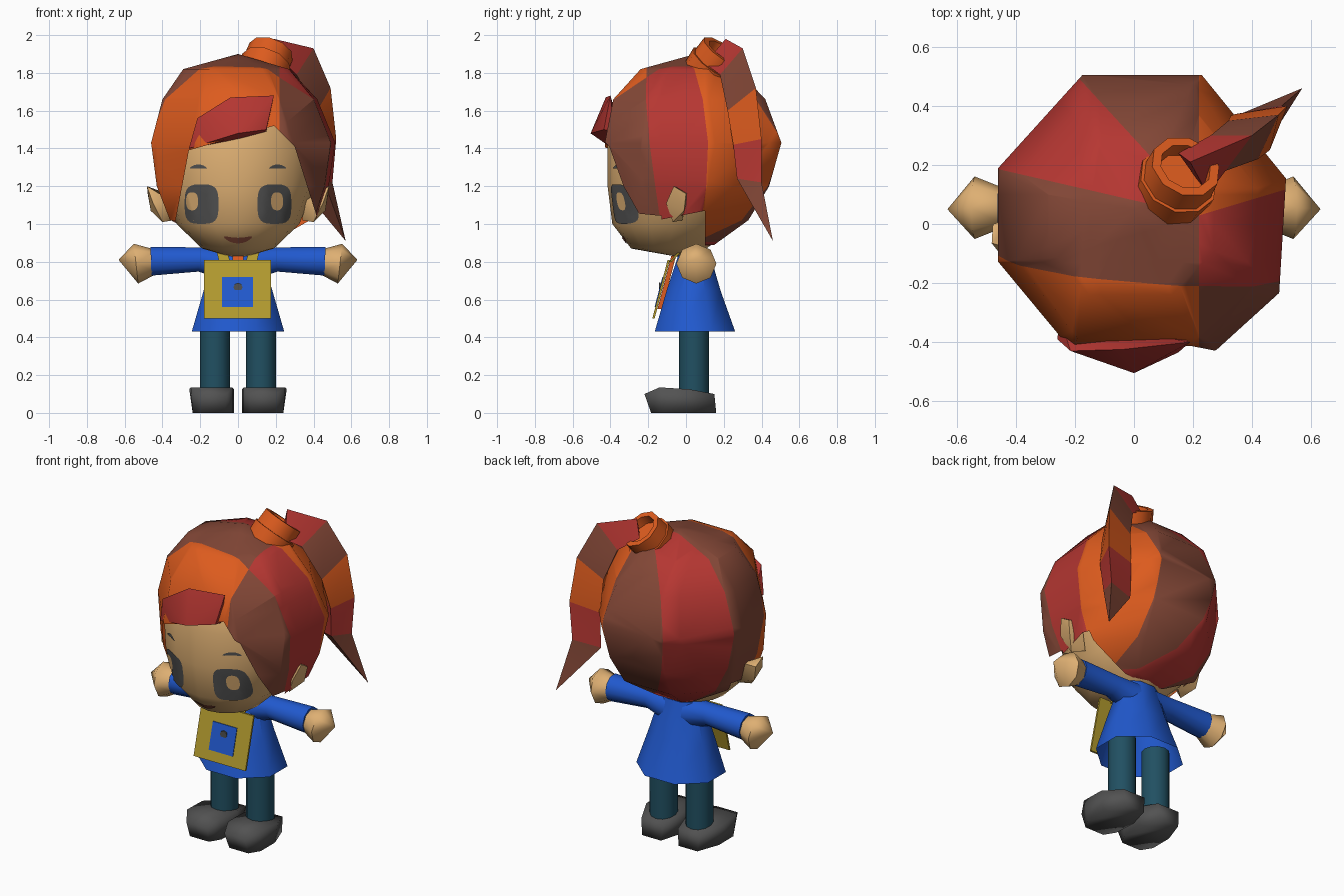
import bpy, bmesh, math
from mathutils import Vector
from mathutils.bvhtree import BVHTree

if "Cube" in bpy.data.objects:
    bpy.data.objects.remove(bpy.data.objects["Cube"])

COLORS = {
    "hair_orange": (0.72, 0.105, 0.013), "hair_red": (0.47, 0.038, 0.032),
    "hair_brown": (0.23, 0.064, 0.038), "skin": (0.73, 0.43, 0.17),
    "tunic_blue": (0.015, 0.1, 0.62), "gold": (0.456, 0.328, 0.028),
    "trouser_teal": (0.015, 0.08, 0.122), "dark_grey": (0.085, 0.085, 0.085),
}
MATS = {}
for n, c in COLORS.items():
    MATS[n] = bpy.data.materials.new(n)
    MATS[n].diffuse_color = (*c, 1)


def make(name, bm, mats, angle=50, fix=True):
    if fix:
        bmesh.ops.recalc_face_normals(bm, faces=bm.faces)
    me = bpy.data.meshes.new(name)
    bm.to_mesh(me)
    bm.free()
    ob = bpy.data.objects.new(name, me)
    bpy.context.collection.objects.link(ob)
    for m in mats.split():
        me.materials.append(MATS[m])
    if angle:
        bpy.ops.object.select_all(action="DESELECT")
        ob.select_set(True)
        bpy.context.view_layer.objects.active = ob
        bpy.ops.object.shade_smooth_by_angle(angle=math.radians(angle))
    return ob


def loft(rings, caps=True, banded=False):
    """Joins rings of points; a ring of one point closes to a tip."""
    bm = bmesh.new()
    vs = [[bm.verts.new(p) for p in r] for r in rings]
    for k, (a, b) in enumerate(zip(vs, vs[1:])):
        n = max(len(a), len(b))
        for i in range(n):
            j = (i + 1) % n
            q = [a[i % len(a)], a[j % len(a)], b[j % len(b)], b[i % len(b)]]
            f = bm.faces.new(list(dict.fromkeys(q)))
            f.material_index = k if banded else 0
    if caps:
        for r in (vs[0], vs[-1]):
            if len(r) > 2:
                bm.faces.new(r)
    return bm


def ring(z, x0, x1, y0, y1, n, phase=0.0, k=1.0):
    cx, cy = (x0 + x1) / 2, (y0 + y1) / 2
    rx, ry = (x1 - x0) / 2 * k, (y1 - y0) / 2 * k
    ang = [phase + 2 * math.pi * i / n for i in range(n)]
    return [(cx + rx * math.cos(a), cy + ry * math.sin(a), z) for a in ang]


def tube(a, b, steps, n):
    """Rings (fraction, radius) along the line a to b."""
    a, b = Vector(a), Vector(b)
    q = (b - a).to_track_quat("Z", "Y")
    return [[a.lerp(b, t) + q @ Vector((r * math.cos(2 * math.pi * i / n),
             r * math.sin(2 * math.pi * i / n), 0)) for i in range(n)] for t, r in steps]


def hull(points):
    bm = bmesh.new()
    for p in points:
        bm.verts.new(p)
    res = bmesh.ops.convex_hull(bm, input=bm.verts)
    loose = [v for v in res["geom_interior"] if isinstance(v, bmesh.types.BMVert)]
    bmesh.ops.delete(bm, geom=loose, context="VERTS")
    return bm


def box(x0, x1, z0, z1, y_at, depth):
    """Leaning plate; y_at gives the front surface for a height."""
    return hull([(x, y_at(z) + d, z) for x in (x0, x1) for z in (z0, z1) for d in (0, depth)])


# Head
head_bm = loft([[(0, 0.02, 0.815)]] + [ring(z, -x, x, y0, y1, 16) for z, x, y0, y1 in (
    (0.87, 0.19, -0.29, 0.11), (1.0, 0.325, -0.39, 0.25), (1.2, 0.405, -0.415, 0.37),
    (1.42, 0.43, -0.415, 0.42), (1.62, 0.36, -0.35, 0.34), (1.76, 0.2, -0.18, 0.18))])
head_tree = BVHTree.FromBMesh(head_bm)
make("head", head_bm, "skin", 80)


# Painted face details, laid onto the head
def face_plate(name, mat, cx, cz, rx, rz, power=1.0, bend=0.0, off=0.006):
    def on_head(x, z):
        y = head_tree.ray_cast(Vector((x, -2, z)), Vector((0, 1, 0)))[0].y
        return (x, y - off, z)
    rings = []
    for t in (1, 0.75, 0.5, 0.25):
        pts = []
        for i in range(24):
            c, s = math.cos(i * math.pi / 12), math.sin(i * math.pi / 12)
            u = math.copysign(abs(c) ** power, c) * t
            w = math.copysign(abs(s) ** power, s) * t
            pts.append(on_head(cx + rx * u, cz + rz * w + bend * u * u))
        rings.append(pts)
    bm = loft(rings + [[on_head(cx, cz)]], caps=False)
    for f in bm.faces:
        f.normal_update()
        if f.normal.y > 0:
            f.normal_flip()
    make(name, bm, mat, 80, fix=False)


for side, glint, label in ((-1, -0.243, "left"), (1, 0.207, "right")):
    face_plate("eye_" + label, "dark_grey", side * 0.193, 1.105, 0.09, 0.105, 0.6)
    face_plate("eye_glint_" + label, "skin", glint, 1.12, 0.032, 0.048, 0.8, off=0.0095)
    face_plate("brow_" + label, "dark_grey", side * 0.21, 1.305, 0.045, 0.010, bend=-0.010)
face_plate("mouth", "hair_brown", 0, 0.912, 0.075, 0.015, bend=0.02)


# Hair shell, cut into coloured locks around the hair tie
def line_xz(p, q):
    n = Vector((q[1] - p[1], 0, p[0] - q[0]))
    return n, n.dot(Vector((p[0], 0, p[1])))


PLANES = {
    "part": (Vector((1, 0, 0)), 0.22),
    "front": (Vector((0.09, 1, 0.12)), 0.023),
    "right": (Vector((-0.3, 1, 0)), -0.037),
    "left": (Vector((0.23, 1, 0)), 0.08),
    "back": (Vector((1.09, 1, 0)), 0.29),
    "ear": (Vector((0, 1, 0)), 0.10),
    "temple": (Vector((0, 1, 0)), -0.13),
    "low": (Vector((0, -0.2, 1)), 1.05),
    "face_left": line_xz((-0.33, 1.02), (-0.26, 1.39)),
    "face_top": line_xz((-0.26, 1.39), (0.19, 1.52)),
    "face_right": line_xz((0.19, 1.52), (0.30, 1.41)),
    "face_cheek": line_xz((0.30, 1.41), (0.42, 1.03)),
}
bm = loft([[(0, 0.05, 1.9)]] + [ring(*r, 8, math.pi / 8, 1 / math.cos(math.pi / 8)) for r in (
    (1.82, -0.29, 0.27, -0.24, 0.27), (1.66, -0.40, 0.42, -0.385, 0.42),
    (1.43, -0.46, 0.515, -0.43, 0.505), (1.2, -0.43, 0.48, -0.43, 0.44),
    (1.02, -0.36, 0.42, -0.40, 0.33), (0.89, -0.2, 0.22, -0.3, 0.15))] + [[(0, 0, 0.87)]])
for v in bm.verts:  # uneven octagon: right side set forward, left side narrowed
    if v.co.x > 0.28:
        v.co.y -= 0.15 * v.co.x
        if v.co.y < 0:
            v.co.x *= 0.955
    elif v.co.x < -0.28:
        v.co.y *= 0.82
    elif v.co.y < -0.2:
        v.co.x *= 1.2
bmesh.ops.recalc_face_normals(bm, faces=bm.faces)
for n, d in PLANES.values():
    bmesh.ops.bisect_plane(bm, geom=bm.verts[:] + bm.edges[:] + bm.faces[:],
                           plane_co=n * (d / n.length_squared), plane_no=n)
doomed = []
for f in bm.faces:
    c = f.calc_center_median()
    v = {k: n.dot(c) - d for k, (n, d) in PLANES.items()}
    opening = all(v[k] > 0 for k in ("face_left", "face_top", "face_right", "face_cheek"))
    if v["ear"] < 0 and (v["low"] < 0 or (opening and v["temple"] < 0)):
        doomed.append(f)
    if v["front"] < 0:
        f.material_index = 2 if v["part"] > 0 else 0
    elif v["part"] > 0:
        f.material_index = 1 if v["right"] < 0 else 0
    else:
        f.material_index = 1 if v["left"] > 0 > v["back"] else 2
bmesh.ops.delete(bm, geom=doomed, context="FACES")
make("hair_shell", bm, "hair_orange hair_red hair_brown", 60, fix=False)

# Fringe, jutting forward over the brow
make("fringe", hull([(-0.215, -0.43, 1.56), (-0.04, -0.425, 1.67), (0.19, -0.40, 1.68),
                     (-0.26, -0.39, 1.40), (0, -0.505, 1.48), (0.15, -0.435, 1.5),
                     (-0.25, -0.32, 1.40), (0, -0.40, 1.45), (0.15, -0.38, 1.49)]), "hair_red", 40)

# Ponytail blade, three-sided and banded
tail = [[(0.19, 0.21, 1.98), (0.25, 0.10, 1.85), (0.15, 0.24, 1.88)],
        [(0.40, 0.30, 1.93), (0.31, 0.18, 1.79), (0.26, 0.30, 1.80)],
        [(0.49, 0.37, 1.72), (0.42, 0.22, 1.60), (0.32, 0.35, 1.62)],
        [(0.52, 0.40, 1.45), (0.46, 0.25, 1.42), (0.33, 0.37, 1.42)],
        [(0.50, 0.40, 1.22), (0.45, 0.27, 1.24), (0.33, 0.36, 1.20)],
        [(0.57, 0.46, 0.91)]]
make("ponytail", loft(tail, banded=True),
     "hair_red hair_brown hair_orange hair_red hair_brown", 30)

# Hair tie: stepped, hollow ring
make("hair_tie", loft(tube((0.12, 0.095, 1.775), (0.175, 0.195, 1.915), [
    (0, 0.13), (0.55, 0.137), (0.55, 0.125), (1, 0.122), (1, 0.09), (0.7, 0.085)], 10)),
    "hair_orange", 40)

# Tunic, open at the hem, and neck
bm = loft([ring(*r, 8, math.pi / 8, 1.06) for r in ((0.43, -0.25, 0.25, -0.17, 0.265),
           (0.65, -0.185, 0.185, -0.105, 0.185), (0.87, -0.12, 0.12, -0.03, 0.12))], caps=False)
bm.faces.new([v for v in bm.verts if v.co.z > 0.86])
make("tunic", bm, "tunic_blue")
make("neck", loft(tube((0, 0.03, 0.8), (0, 0.03, 0.92), [(0, 0.07), (1, 0.07)], 10)), "skin")

# Bib with badge, button, straps and scarf end
bib_y = lambda z: -0.178 + (z - 0.5) * 0.26
make("bib", box(-0.18, 0.175, 0.5, 0.81, bib_y, 0.012), "gold", 0)
make("bib_badge", box(-0.085, 0.08, 0.56, 0.72, lambda z: bib_y(z) - 0.004, 0.005), "tunic_blue", 0)
make("bib_button", loft(tube((0, bib_y(0.665) - 0.008, 0.665), (0, bib_y(0.665), 0.665),
                             [(0, 0.024), (1, 0.024)], 8)), "dark_grey", 0)
make("scarf_end", box(-0.03, 0.03, 0.55, 0.83, lambda z: bib_y(z) + 0.014, 0.025), "hair_orange", 0)

for s, label in ((-1, "left"), (1, "right")):
    make("strap_" + label, hull([(s * x, y + d, z) for x, y, z in (
        (0.04, -0.09, 0.80), (0.10, -0.09, 0.80), (0.07, -0.01, 0.885), (0.12, -0.01, 0.885))
        for d in (0, 0.015)]), "gold", 0)
    # Arms and hands
    make("sleeve_" + label, loft(
        tube((s * 0.06, 0.05, 0.79), (s * 0.2, 0.052, 0.812), [(0, 0.09), (1, 0.068)], 10)
        + tube((s * 0.2, 0.052, 0.812), (s * 0.46, 0.055, 0.803), [(1, 0.08)], 10)), "tunic_blue")
    make("hand_" + label, hull([(s * 0.632, 0.05, 0.81)] + [
        p for r in tube((s * 0.45, 0.055, 0.80), (s * 0.54, 0.055, 0.79), [(0, 0.07), (1, 0.106)], 8)
        for p in r]), "skin", 60)
    # Ears
    make("ear_" + label, hull([(s * x, y, z) for x, y, z in (
        (0.35, -0.1, 1.12), (0.34, -0.02, 1.02), (0.40, 0.02, 1.17), (0.482, -0.065, 1.2),
        (0.478, 0.0, 1.16), (0.462, -0.01, 1.07), (0.40, -0.07, 1.01), (0.45, -0.105, 1.11))]),
        "skin", 60)
    # Legs and shoes
    make("leg_" + label, loft(tube((s * 0.122, 0.042, 0.08), (s * 0.122, 0.042, 0.5),
                                   [(0, 0.08), (1, 0.08)], 12)), "trouser_teal")
    make("shoe_" + label, hull([(s * x, y, z) for y, z, xa, xb in (
        (-0.22, 0.10, 0.06, 0.20), (-0.14, 0.135, 0.03, 0.25), (0.02, 0.125, 0.02, 0.258),
        (0.15, 0.10, 0.05, 0.2), (0.16, 0, 0.06, 0.19), (0.02, 0, 0.02, 0.24),
        (-0.12, 0, 0.03, 0.24), (-0.185, 0, 0.07, 0.20)) for x in (xa, xb)]), "dark_grey", 120)

for m in bpy.data.materials:
    if m.users and not m.is_grease_pencil:
        m.use_nodes = True
        m.node_tree.nodes["Principled BSDF"].inputs["Base Color"].default_value = m.diffuse_color
